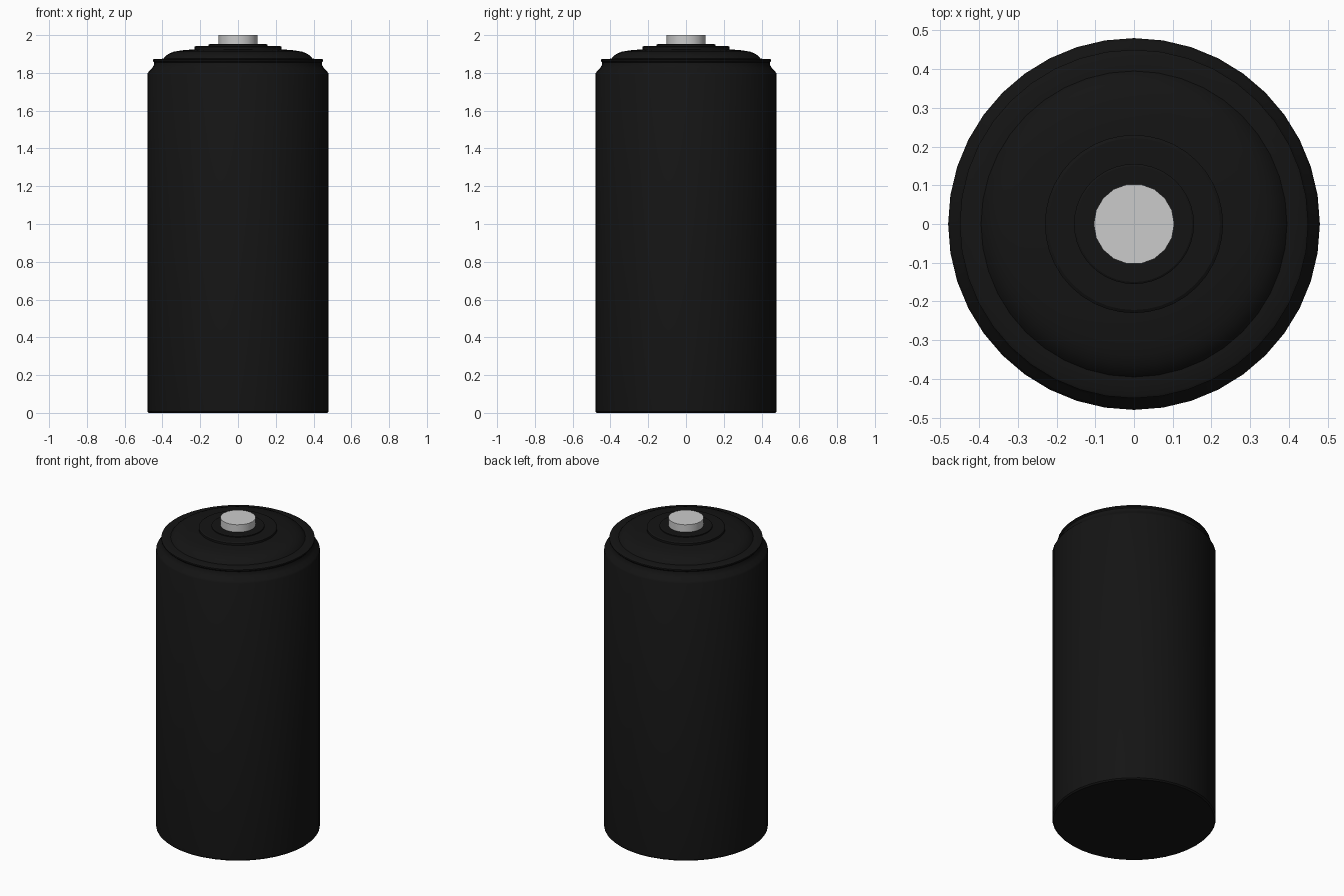
import bpy, bmesh, math

if "Cube" in bpy.data.objects:
    bpy.data.objects.remove(bpy.data.objects["Cube"])

black = bpy.data.materials.new("black_casing")
black.diffuse_color = (0.007, 0.007, 0.007, 1)
black.use_nodes = True
black.node_tree.nodes["Principled BSDF"].inputs["Base Color"].default_value = black.diffuse_color


def lathe(name, profile, sides, material=None, angle=30):
    """Revolve (radius, z) points around z and cap both ends."""
    bm = bmesh.new()
    rings = []
    for r, z in profile:
        rings.append([bm.verts.new((r * math.cos(2 * math.pi * i / sides),
                                    r * math.sin(2 * math.pi * i / sides), z))
                      for i in range(sides)])
    for a, b in zip(rings, rings[1:]):
        for i in range(sides):
            j = (i + 1) % sides
            bm.faces.new((a[i], a[j], b[j], b[i]))
    bm.faces.new(rings[0][::-1])
    bm.faces.new(rings[-1])
    mesh = bpy.data.meshes.new(name)
    bm.to_mesh(mesh)
    bm.free()
    ob = bpy.data.objects.new(name, mesh)
    bpy.context.collection.objects.link(ob)
    if material:
        mesh.materials.append(material)
    bpy.ops.object.select_all(action='DESELECT')
    ob.select_set(True)
    bpy.context.view_layer.objects.active = ob
    bpy.ops.object.shade_smooth_by_angle(angle=math.radians(angle))
    return ob


# Casing: straight wall, pinched neck, small rim and domed shoulder
lathe("casing", [
    (0.472, 0.0), (0.48, 0.008), (0.48, 1.795), (0.473, 1.806),
    (0.455, 1.825), (0.446, 1.84), (0.444, 1.855), (0.45, 1.862),
    (0.45, 1.87), (0.443, 1.874), (0.395, 1.875), (0.385, 1.888),
    (0.365, 1.902), (0.34, 1.912), (0.30, 1.919), (0.22, 1.926),
], 40, black, 40)

# Stepped insulating washers
lathe("lower_washer", [(0.23, 1.92), (0.23, 1.938), (0.222, 1.943)], 40, black)
lathe("upper_washer", [(0.155, 1.94), (0.155, 1.949), (0.15, 1.952)], 40, black)

# Metal contact
lathe("contact", [(0.104, 1.945), (0.104, 2.0)], 18)
